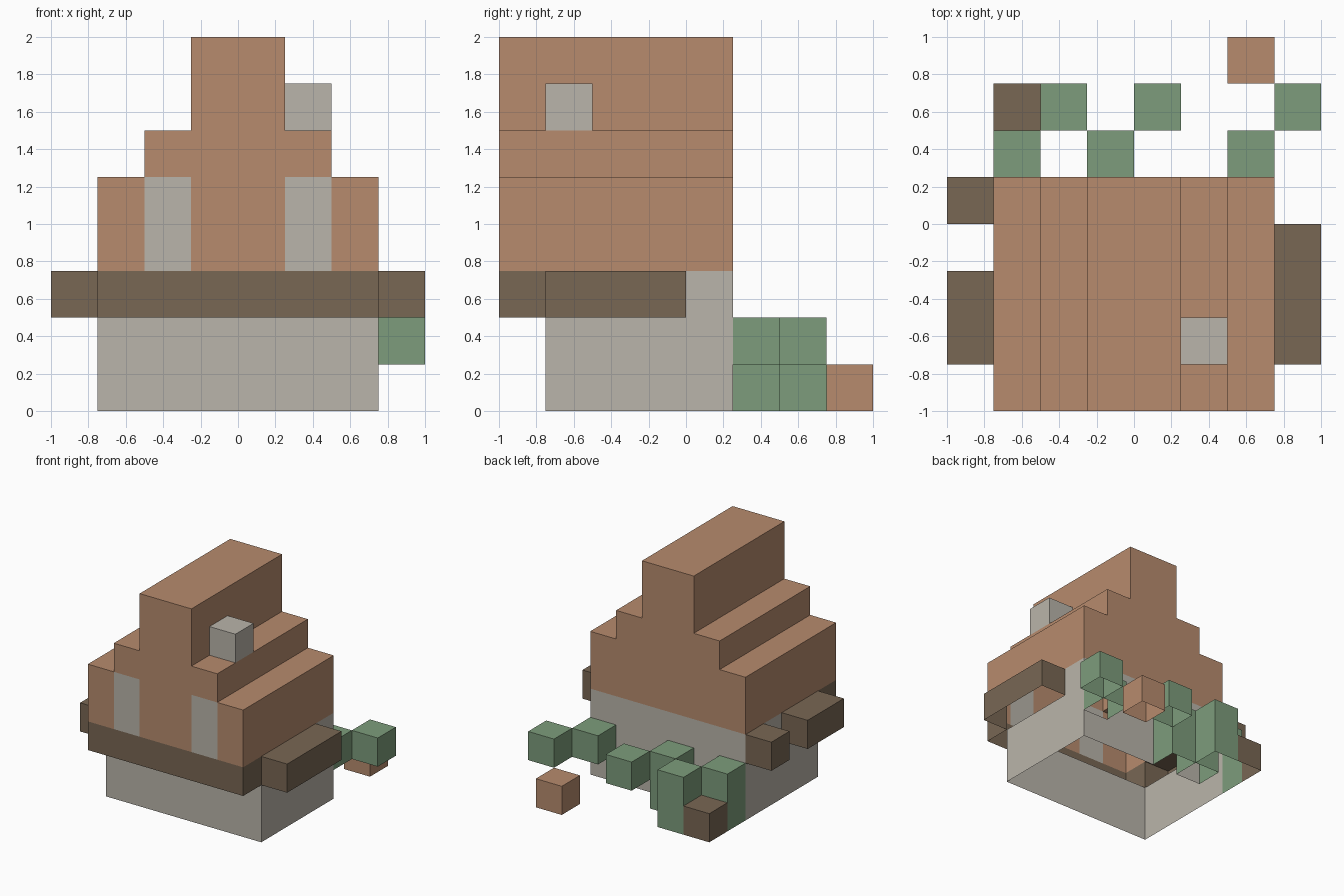
import bpy, bmesh
from mathutils import Vector

if "Cube" in bpy.data.objects:
    bpy.data.objects.remove(bpy.data.objects["Cube"])

CELL = 0.25  # the whole model sits on an 8 x 8 x 8 grid of cells


def material(name, rgb):
    m = bpy.data.materials.new(name)
    m.diffuse_color = (*rgb, 1.0)
    m.use_nodes = True
    m.node_tree.nodes["Principled BSDF"].inputs["Base Color"].default_value = m.diffuse_color
    return m


STONE = material("pale_stone", (0.49, 0.46, 0.405))
CLAY = material("clay_orange", (0.475, 0.26, 0.155))
WOOD = material("dark_wood", (0.19, 0.135, 0.088))
LEAF = material("leaf_green", (0.205, 0.335, 0.20))

# Each part: name, material, boxes as (x0, x1, y0, y1, z0, z1) in cells.
# Later parts replace the cells of earlier ones.
PARTS = [
    ("stone_walls", STONE, [(1, 7, 1, 5, 0, 3)]),
    ("front_beam", WOOD, [(1, 7, 0, 1, 2, 3)]),
    ("stepped_roof", CLAY, [(1, 7, 0, 5, 3, 5), (2, 6, 0, 5, 5, 6), (3, 5, 0, 5, 6, 8)]),
    ("left_window", STONE, [(2, 3, 0, 1, 3, 5)]),
    ("right_window", STONE, [(5, 6, 0, 1, 3, 5)]),
    ("chimney", STONE, [(5, 6, 1, 2, 6, 7)]),
    ("right_ledge", WOOD, [(7, 8, 1, 4, 2, 3)]),
    ("left_ledge", WOOD, [(0, 1, 1, 3, 2, 3)]),
    ("left_back_ledge", WOOD, [(0, 1, 4, 5, 2, 3)]),
    ("tall_bushes", LEAF, [(1, 2, 5, 6, 0, 2), (2, 3, 6, 7, 0, 2), (3, 4, 5, 6, 0, 2)]),
    ("small_bushes", LEAF, [(4, 5, 6, 7, 1, 2), (6, 7, 5, 6, 1, 2), (7, 8, 6, 7, 1, 2)]),
    ("wood_block", WOOD, [(1, 2, 6, 7, 0, 1)]),
    ("clay_block", CLAY, [(6, 7, 7, 8, 0, 1)]),
]

# Assign every filled cell to one part
owner = {}
for name, mat, boxes in PARTS:
    for x0, x1, y0, y1, z0, z1 in boxes:
        for x in range(x0, x1):
            for y in range(y0, y1):
                for z in range(z0, z1):
                    owner[(x, y, z)] = name

# Outward directions; undersides are open, so there is no downward one
DIRECTIONS = [Vector(d) for d in ((1, 0, 0), (-1, 0, 0), (0, 1, 0), (0, -1, 0), (0, 0, 1))]


def build_part(name, mat):
    """Skin the exposed sides and tops of a part's cells, then merge flat areas."""
    bm = bmesh.new()
    for cell, part in owner.items():
        if part != name:
            continue
        centre = Vector(cell) + Vector((0.5, 0.5, 0.5))
        for n in DIRECTIONS:
            if tuple(int(c + d) for c, d in zip(cell, n)) in owner:
                continue
            u = Vector((n.y, n.z, n.x))
            v = n.cross(u)
            corners = [centre + (n + a * u + b * v) / 2
                       for a, b in ((-1, -1), (1, -1), (1, 1), (-1, 1))]
            bm.faces.new([bm.verts.new((c - Vector((4, 4, 0))) * CELL) for c in corners])
    bmesh.ops.remove_doubles(bm, verts=bm.verts, dist=0.001)
    bmesh.ops.dissolve_limit(bm, angle_limit=0.01, verts=bm.verts, edges=bm.edges)
    mesh = bpy.data.meshes.new(name)
    bm.to_mesh(mesh)
    bm.free()
    mesh.materials.append(mat)
    bpy.context.collection.objects.link(bpy.data.objects.new(name, mesh))


for name, mat, _ in PARTS:
    build_part(name, mat)
